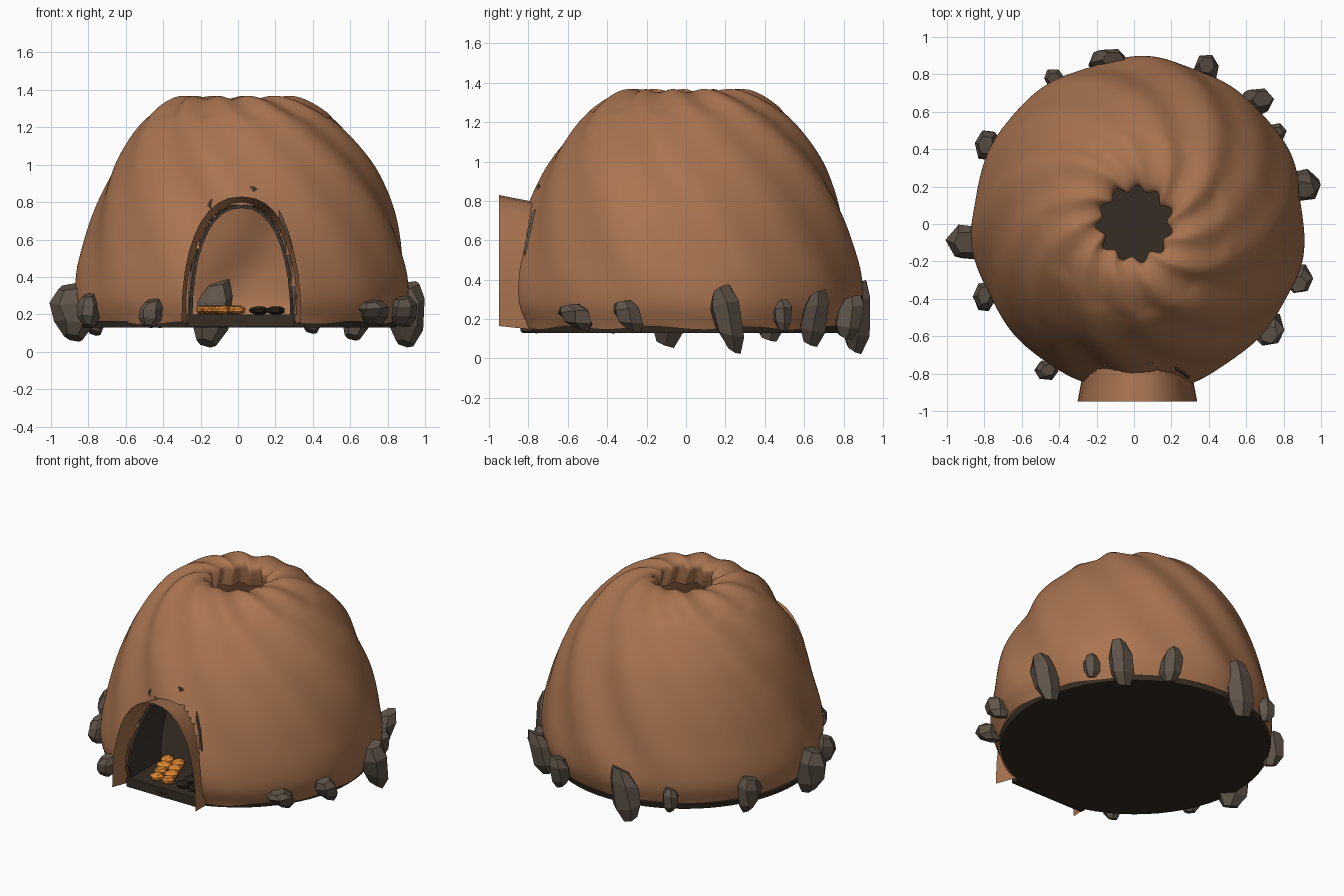
import bpy, bmesh, math, random
from mathutils import Vector, Matrix

if "Cube" in bpy.data.objects:
    bpy.data.objects.remove(bpy.data.objects["Cube"])
random.seed(4)


def material(name, rgb):
    m = bpy.data.materials.new(name)
    m.use_nodes = True
    m.diffuse_color = (*rgb, 1)
    bsdf = next(n for n in m.node_tree.nodes if n.type == "BSDF_PRINCIPLED")
    bsdf.inputs["Base Color"].default_value = (*rgb, 1)
    bsdf.inputs["Roughness"].default_value = 0.9
    return m


CLAY = material("clay brown", (0.40, 0.175, 0.08))
ROCK = material("rock grey", (0.115, 0.088, 0.066))
EARTH = material("dark earth", (0.037, 0.026, 0.017))
SOOT = material("sooty lining", (0.045, 0.034, 0.027))
EMBER = material("ember orange", (0.70, 0.23, 0.03))
CHAR = material("charcoal", (0.02, 0.015, 0.01))


def finish(name, bm, mat, smooth=None):
    bmesh.ops.recalc_face_normals(bm, faces=bm.faces)
    me = bpy.data.meshes.new(name)
    bm.to_mesh(me)
    bm.free()
    me.materials.append(mat)
    ob = bpy.data.objects.new(name, me)
    bpy.context.collection.objects.link(ob)
    if smooth:
        bpy.ops.object.select_all(action="DESELECT")
        ob.select_set(True)
        bpy.context.view_layer.objects.active = ob
        bpy.ops.object.shade_smooth_by_angle(angle=math.radians(smooth))


def loft(bm, loops, closed=True):
    """Skin consecutive loops of points with quads."""
    rows = [[bm.verts.new(p) for p in loop] for loop in loops]
    n = len(rows[0])
    for a, b in zip(rows, rows[1:]):
        for i in range(n if closed else n - 1):
            j = (i + 1) % n
            bm.faces.new((a[i], a[j], b[j], b[i]))
    return rows


# Doorway arch: shared superellipse outline
DOOR_X, POWER = 0.018, 2.3


def arch(width, base, top, steps=18):
    pts = []
    for i in range(steps + 1):
        t = math.pi * i / steps
        c, s = math.cos(t), max(math.sin(t), 0)
        x = math.copysign(abs(c) ** (2 / POWER), c) * width
        pts.append((DOOR_X + x, base + (top - base) * s ** (2 / POWER)))
    return pts


def in_arch(p, width, base, top):
    u, v = abs(p.x - DOOR_X) / width, max(p.z - base, 0) / (top - base)
    return p.y < 0 and u ** POWER + v ** POWER < 1


# Dome shell: profile from the throat over the rim to the ground
PROFILE = [(0.21, 1.2), (0.195, 1.27), (0.195, 1.33), (0.25, 1.358), (0.33, 1.352),
           (0.43, 1.3), (0.545, 1.2), (0.67, 1.03), (0.745, 0.88), (0.805, 0.72),
           (0.85, 0.55), (0.88, 0.4), (0.885, 0.27), (0.85, 0.155)]


def smooth_profile(steps):
    pts = [Vector(p) for p in PROFILE]
    pts = [2 * pts[0] - pts[1]] + pts + [2 * pts[-1] - pts[-2]]
    out = []
    for a, b, c, d in zip(pts, pts[1:], pts[2:], pts[3:]):
        for k in range(steps):
            t = k / steps
            out.append(0.5 * (2 * b + (c - a) * t + (2 * a - 5 * b + 4 * c - d) * t ** 2
                              + (3 * b - a - 3 * c + d) * t ** 3))
    return out + [pts[-2]]


def dome_point(r, z, a):
    """Swirling folds that tighten towards the rim."""
    phi = a - 1.0 * r - 0.5 * (1.36 - z)
    fold = 0.5 * math.sin(11 * phi) + 0.5 * math.sin(7 * phi + 1)
    strength = 0.02 * min(1, max(0.3, (z - 0.1) / 0.35)) * min(1, r / 0.45)
    lip = 0.014 * math.sin(11 * phi) * max(0, 1 - abs(r - 0.2) / 0.2)
    rr = r + strength * fold + lip
    zz = z + 0.008 * math.sin(11 * phi + 1) * (z > 1.25 or z < 0.16)
    return (rr * math.cos(a) + 0.035 * math.sin(math.pi * z / 1.36), rr * math.sin(a), zz)


SEGS = 192
bm = bmesh.new()
loft(bm, [[dome_point(r, z, math.tau * i / SEGS) for i in range(SEGS)]
          for r, z in smooth_profile(5)])
cut = [f for f in bm.faces if in_arch(f.calc_center_median(), 0.29, 0.14, 0.8)]
bmesh.ops.delete(bm, geom=cut, context="FACES")
finish("dome_shell", bm, CLAY, 60)

# Flared clay porch in front of the doorway
bm = bmesh.new()
loft(bm, [[(x, y, z) for x, z in arch(w, base, top)]
          for y, w, base, top in [(-0.95, 0.32, 0.165, 0.83), (-0.72, 0.277, 0.14, 0.785)]], False)
finish("porch", bm, CLAY, 40)


def wall_y(x, z):
    """Front of the folded dome wall at a given place."""
    for (r1, z1), (r2, z2) in zip(PROFILE[4:], PROFILE[5:]):
        if z >= z2:
            break
    r = r1 + (r2 - r1) * (z1 - max(z, z2)) / (z1 - z2)
    shift = 0.035 * math.sin(math.pi * z / 1.36)
    return dome_point(r, z, math.asin((x - shift) / r) - math.pi / 2)[1]


# Stone arch sunk in the wall, showing through in a few places, with a sooty lining
def arch_ring(name, mat, inner, outer, depth, back, bare=()):
    a, b = arch(*inner), arch(*outer)
    front = [wall_y(x, z) + (-0.014 if i in bare else depth) for i, (x, z) in enumerate(b)]
    bm = bmesh.new()
    rows = [[(p[0], y, p[1]) for p, y in zip(pts, ys)] for pts, ys in
            [(a, front), (b, front), (b, [back] * len(b)), (a, [back] * len(a))]]
    loft(bm, rows + rows[:1], False)
    bmesh.ops.remove_doubles(bm, verts=bm.verts, dist=1e-5)
    finish(name, bm, mat)


arch_ring("stone_arch", ROCK, (0.28, 0.15, 0.785), (0.312, 0.15, 0.89), 0.025, -0.6,
          (3, 4, 5, 8, 12))
arch_ring("doorway_lining", SOOT, (0.262, 0.15, 0.768), (0.279, 0.15, 0.784), 0.0, -0.5)

# Ground disc and door sill
bm = bmesh.new()
bmesh.ops.create_cone(bm, cap_ends=True, segments=64, radius1=0.845, radius2=0.855, depth=0.035,
                      matrix=Matrix.Translation((0, 0.012, 0.148)))
finish("ground_disc", bm, EARTH)
bm = bmesh.new()
bmesh.ops.create_cube(bm, size=1, matrix=Matrix.Translation((0.015, -0.64, 0.168))
                      @ Matrix.Diagonal((0.57, 0.4, 0.064, 1)))
finish("door_sill", bm, EARTH)


# Faceted stones
def stone(name, mat, centre, size, lean=(0, 0), sides=6):
    bm = bmesh.new()
    loops = []
    for h, r in [(-1, 0.5), (-0.45, 0.95), (0.45, 1), (1, 0.6)]:
        turn = random.uniform(-0.25, 0.25)
        loops.append([])
        for i in range(sides):
            a = math.tau * i / sides + turn
            k = r * random.uniform(0.9, 1.08)
            hh = h + 0.15 * math.cos(a - 1) * (1 if h > 0 else -1)
            loops[-1].append((centre[0] + size[0] * k * math.cos(a) + lean[0] * h,
                              centre[1] + size[1] * k * math.sin(a) + lean[1] * h,
                              centre[2] + size[2] * hh / 1.1))
    rows = loft(bm, loops)
    bm.faces.new(rows[0])
    bm.faces.new(rows[-1])
    finish(name, bm, mat)


BOULDERS = [  # centre, half sizes, lean
    ((-0.89, -0.1, 0.21), (0.11, 0.1, 0.15), (-0.01, 0)),
    ((-0.8, -0.39, 0.22), (0.06, 0.085, 0.09), (0, 0.01)),
    ((-0.47, -0.78, 0.205), (0.065, 0.055, 0.075), (0.01, 0)),
    ((0.72, -0.56, 0.21), (0.09, 0.085, 0.065), (0, -0.03)),
    ((0.88, -0.29, 0.215), (0.08, 0.075, 0.08), (0, -0.03)),
    ((0.9, 0.21, 0.2), (0.095, 0.075, 0.17), (0.01, -0.03)),
    ((0.76, 0.49, 0.22), (0.055, 0.05, 0.08), (0, 0)),
    ((0.65, 0.65, 0.205), (0.085, 0.075, 0.14), (0.04, 0.02)),
    ((0.39, 0.83, 0.21), (0.07, 0.075, 0.11), (0, 0.02)),
    ((-0.14, 0.865, 0.21), (0.105, 0.08, 0.18), (0.03, 0.01)),
    ((-0.43, 0.78, 0.21), (0.055, 0.05, 0.08), (0, 0)),
    ((-0.78, 0.42, 0.21), (0.07, 0.085, 0.12), (-0.01, 0)),
]
for n, (centre, size, lean) in enumerate(BOULDERS):
    stone(f"boulder_{n + 1}", ROCK, centre, size, lean)

# Slanting heap of embers, and charcoal beside it, just inside the door
for k in range(8):
    row, col = divmod(k, 2)
    y = -0.76 + 0.08 * row
    stone(f"ember_{k + 1}", EMBER, (-0.005 - 0.03 * row - 0.085 * col, y, 0.222),
          (0.048, 0.046, 0.024))
    stone(f"charcoal_{k + 1}", CHAR, (0.11 + 0.09 * col, y, 0.22), (0.05, 0.044, 0.022))
